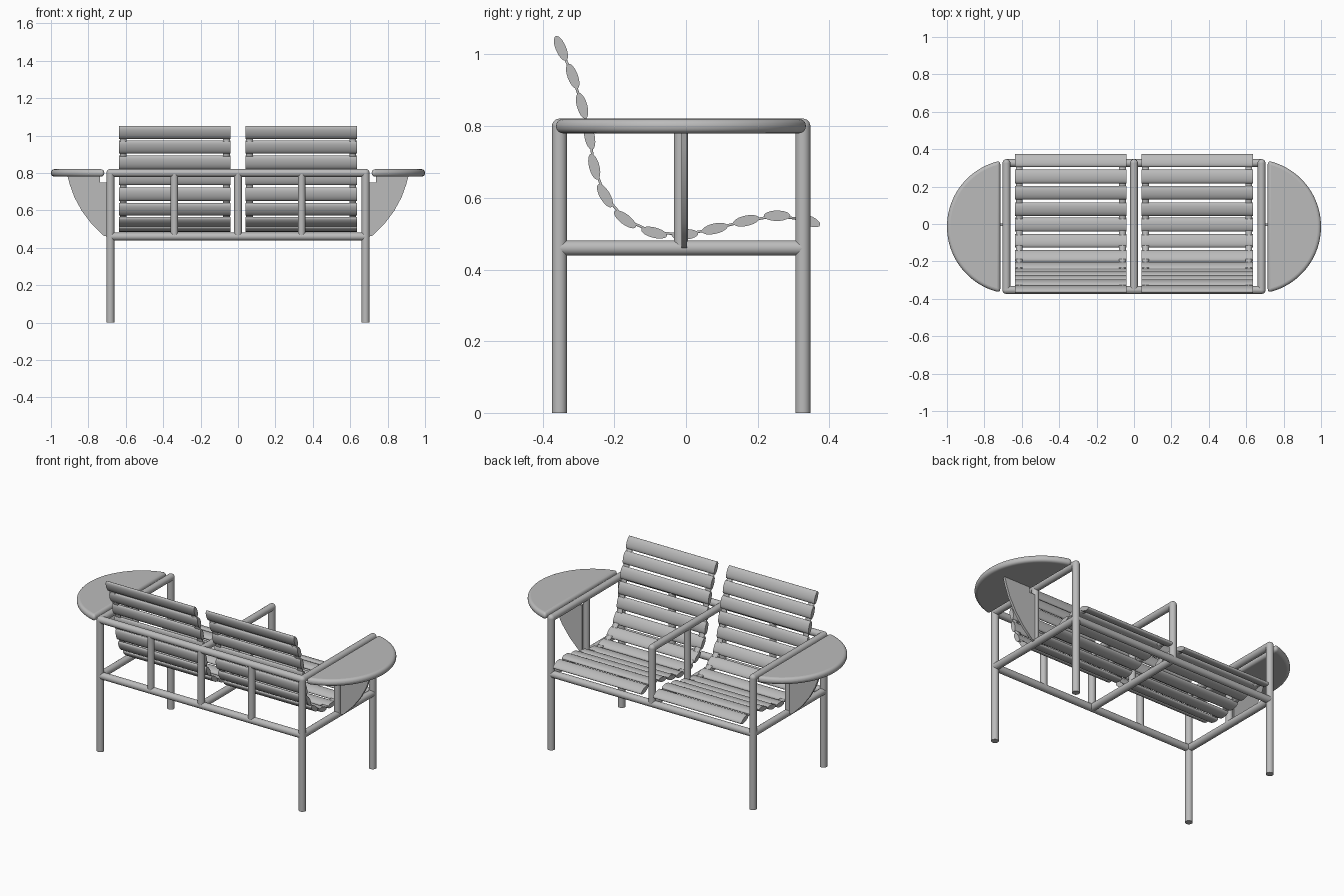
import bpy, bmesh, math
from mathutils import Vector

if "Cube" in bpy.data.objects:
    bpy.data.objects.remove(bpy.data.objects["Cube"], do_unlink=True)

grey = bpy.data.materials.new("light grey")
grey.use_nodes = True
colour = (0.5, 0.5, 0.5, 1)
grey.diffuse_color = colour
grey.node_tree.nodes["Principled BSDF"].inputs["Base Color"].default_value = colour

R = 0.021                      # tube radius
X = 0.682                      # end frames
BACK, MID, FRONT = -0.353, -0.014, 0.326
LOW, TOP = 0.46, 0.80          # rail heights


def finish(name, bm):
    bmesh.ops.recalc_face_normals(bm, faces=bm.faces)
    mesh = bpy.data.meshes.new(name)
    bm.to_mesh(mesh)
    bm.free()
    obj = bpy.data.objects.new(name, mesh)
    bpy.context.collection.objects.link(obj)
    mesh.materials.append(grey)
    bpy.ops.object.select_all(action='DESELECT')
    obj.select_set(True)
    bpy.context.view_layer.objects.active = obj
    bpy.ops.object.shade_smooth_by_angle(angle=math.radians(40))
    return obj


def tube(name, a, b, r=R):
    a, b = Vector(a), Vector(b)
    bm = bmesh.new()
    bmesh.ops.create_cone(bm, cap_ends=True, segments=24, radius1=r, radius2=r,
                          depth=(b - a).length)
    turn = (b - a).to_track_quat('Z', 'Y').to_matrix()
    bmesh.ops.rotate(bm, verts=bm.verts, matrix=turn)
    bmesh.ops.translate(bm, verts=bm.verts, vec=(a + b) / 2)
    return finish(name, bm)


def ball(name, at):
    bm = bmesh.new()
    bmesh.ops.create_uvsphere(bm, u_segments=24, v_segments=12, radius=R)
    bmesh.ops.translate(bm, verts=bm.verts, vec=at)
    return finish(name, bm)


def prism(name, outline, offset):
    """Extrude a closed outline of points along an offset."""
    bm = bmesh.new()
    face = bm.faces.new([bm.verts.new(p) for p in outline])
    ext = bmesh.ops.extrude_face_region(bm, geom=[face])
    verts = [v for v in ext["geom"] if isinstance(v, bmesh.types.BMVert)]
    bmesh.ops.translate(bm, verts=verts, vec=offset)
    return finish(name, bm)


# Legs, arm rails and lower cross rails
for side, x in (("right", -X), ("middle", 0), ("left", X)):
    foot = LOW if x == 0 else 0
    for end, y in (("back", BACK), ("front", FRONT)):
        tube(f"{side}_{end}_post", (x, y, foot), (x, y, TOP))
        ball(f"{side}_{end}_corner", (x, y, TOP))
    tube(f"{side}_arm_support", (x, MID, LOW), (x, MID, TOP), 0.02)
    tube(f"{side}_arm_rail", (x, BACK, TOP), (x, FRONT, TOP))
    tube(f"{side}_lower_rail", (x, BACK, LOW), (x, FRONT, LOW))

# Long rails and back uprights
for name, y, z in (("back_top_rail", BACK, TOP), ("back_lower_rail", BACK, LOW),
                   ("front_lower_rail", FRONT, LOW)):
    tube(name, (-X, y, z), (X, y, z))
for side, x in (("right", -0.34), ("left", 0.34)):
    tube(f"{side}_back_upright", (x, BACK, LOW), (x, BACK, TOP), 0.02)

# Half-round side tables with a bracket fin beneath
for side, s in (("right", -1), ("left", 1)):
    half = math.acos(0.075 / 0.36)
    arc = [half * (i / 20 - 1) for i in range(41)]
    table = prism(f"{side}_table",
                  [(s * (0.64 + 0.36 * math.cos(t)), MID + 0.36 * math.sin(t), 0.78)
                   for t in arc], (0, 0, 0.04))
    bevel = table.modifiers.new("rounded_rim", 'BEVEL')
    bevel.width = 0.018
    bevel.segments = 5
    bevel.limit_method = 'ANGLE'
    bevel.angle_limit = math.radians(40)
    fin = [(0.70, 0.46), (0.72, 0.465), (0.785, 0.53), (0.835, 0.597), (0.875, 0.67),
           (0.9, 0.74), (0.912, 0.785), (0.738, 0.785), (0.738, 0.748), (0.70, 0.748)]
    prism(f"{side}_table_bracket", [(s * x, MID + 0.002, z) for x, z in fin],
          (0, 0.015, 0))

# Slat centres in side profile, from the top of the back to the seat edge
path = [Vector((0, y, z)) for y, z in (
    (-0.349, 1.017), (-0.316, 0.939), (-0.290, 0.857), (-0.269, 0.771),
    (-0.256, 0.687), (-0.226, 0.606), (-0.170, 0.540), (-0.089, 0.503),
    (-0.003, 0.498), (0.080, 0.514), (0.168, 0.536), (0.254, 0.550),
    (0.340, 0.537))]
INNER, OUTER = 0.04, 0.636

for side, s in (("right", -1), ("left", 1)):
    for i, c in enumerate(path):
        # Lens-shaped slat aligned with the profile
        along = (path[min(i + 1, 12)] - path[max(i - 1, 0)]).normalized()
        if i == 12:
            along = Vector((0, 0.93, -0.36))
        across = Vector((0, -along.z, along.y))
        ring = [c + along * 0.037 * math.cos(t) + across * 0.0145 * math.sin(t)
                for t in (math.tau * k / 24 for k in range(24))]
        prism(f"{side}_slat_{i + 1}", [p + Vector((s * INNER, 0, 0)) for p in ring],
              (s * (OUTER - INNER), 0, 0))
    # Thin straps joining the slats near each end
    for end, x in (("inner", INNER + 0.004), ("outer", OUTER - 0.039)):
        bm = bmesh.new()
        rows = [[bm.verts.new((s * (x + w), p.y, p.z)) for w in (0, 0.035)]
                for p in path]
        for a, b in zip(rows, rows[1:]):
            bm.faces.new((a[0], a[1], b[1], b[0]))
        strap = finish(f"{side}_{end}_strap", bm)
        thick = strap.modifiers.new("thickness", 'SOLIDIFY')
        thick.thickness = 0.007
        thick.offset = 0
